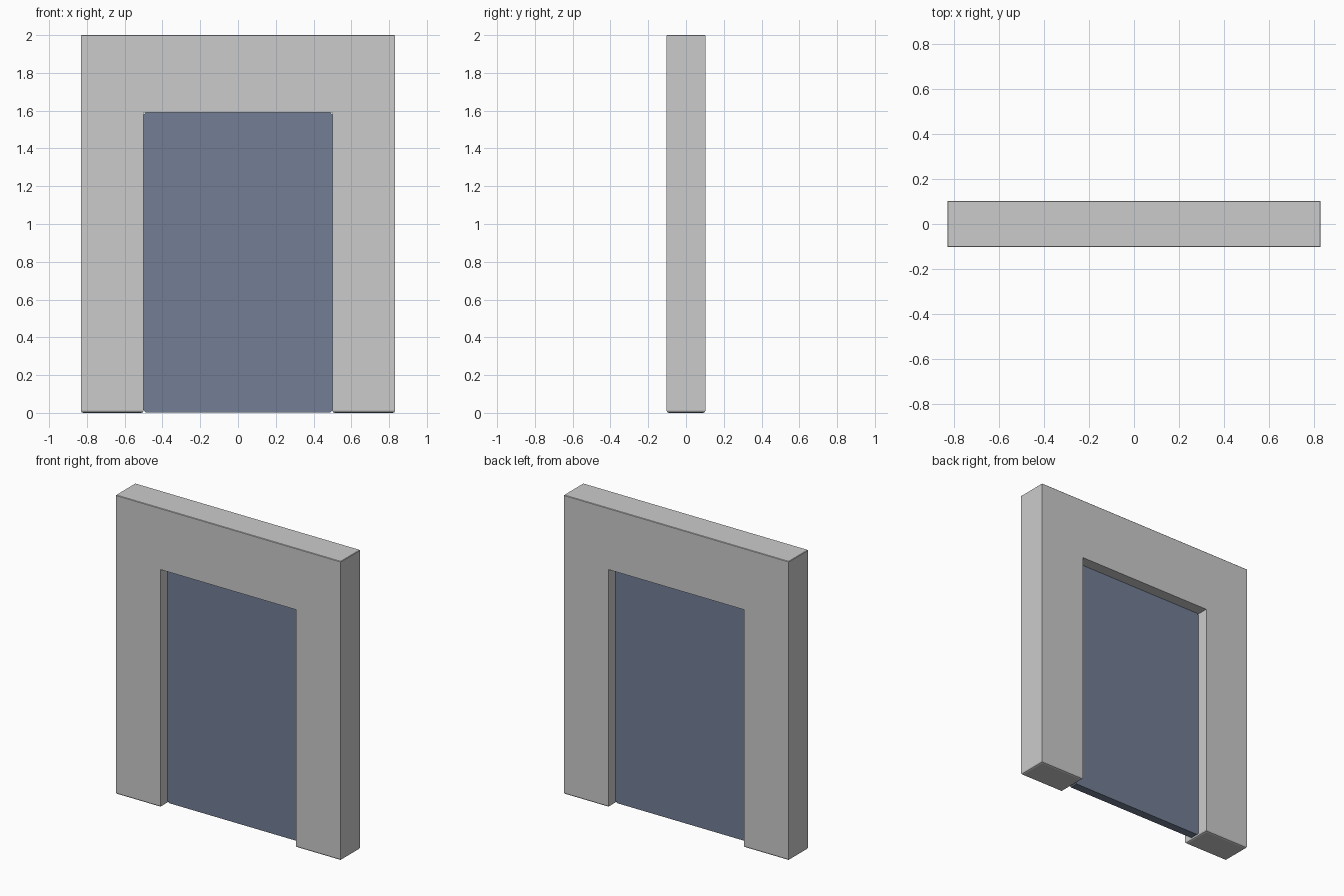
import bpy, bmesh
from mathutils import Vector

if "Cube" in bpy.data.objects:
    bpy.data.objects.remove(bpy.data.objects["Cube"])


def extrude_profile(name, pts, half_depth):
    """Extrude an x-z outline symmetrically along y."""
    bm = bmesh.new()
    face = bm.faces.new([bm.verts.new((x, -half_depth, z)) for x, z in pts])
    ext = bmesh.ops.extrude_face_region(bm, geom=[face])
    verts = [g for g in ext["geom"] if isinstance(g, bmesh.types.BMVert)]
    bmesh.ops.translate(bm, verts=verts, vec=Vector((0, 2 * half_depth, 0)))
    bmesh.ops.recalc_face_normals(bm, faces=bm.faces[:])
    return bm


def bevel_level(bm, z, size, segments):
    """Round the horizontal edges lying at one height."""
    edges = [e for e in bm.edges if all(abs(v.co.z - z) < 1e-4 for v in e.verts)]
    bmesh.ops.bevel(bm, geom=edges, offset=size, offset_type='OFFSET',
                    segments=segments, profile=0.5, affect='EDGES')


def finish(name, bm):
    mesh = bpy.data.meshes.new(name)
    bm.to_mesh(mesh)
    bm.free()
    obj = bpy.data.objects.new(name, mesh)
    bpy.context.collection.objects.link(obj)
    return obj


W, H, D = 0.832, 2.0, 0.103      # frame half width, height, half depth
OW, OH = 0.5, 1.59               # opening half width, height

# Door frame: two posts and a lintel as one solid
right = [(OW, OH), (OW, 0), (W, 0), (W, H)]
outline = right + [(-x, z) for x, z in reversed(right)]
bm = extrude_profile("door_frame", outline, D)
bevel_level(bm, 0, 0.012, 2)
bevel_level(bm, H, 0.003, 1)
finish("door_frame", bm)

# Door panel recessed in the middle of the opening, with clipped corners
C = 0.012
half = [(OW - C, 0.003), (OW, 0.003 + C), (OW, OH - C), (OW - C, OH)]
panel = half + [(-x, z) for x, z in reversed(half)]
door = finish("door_panel", extrude_profile("door_panel", panel, 0.028))

mat = bpy.data.materials.new("blue_grey")
mat.diffuse_color = (0.17, 0.21, 0.30, 1)
mat.use_nodes = True
mat.node_tree.nodes["Principled BSDF"].inputs["Base Color"].default_value = mat.diffuse_color
door.data.materials.append(mat)
